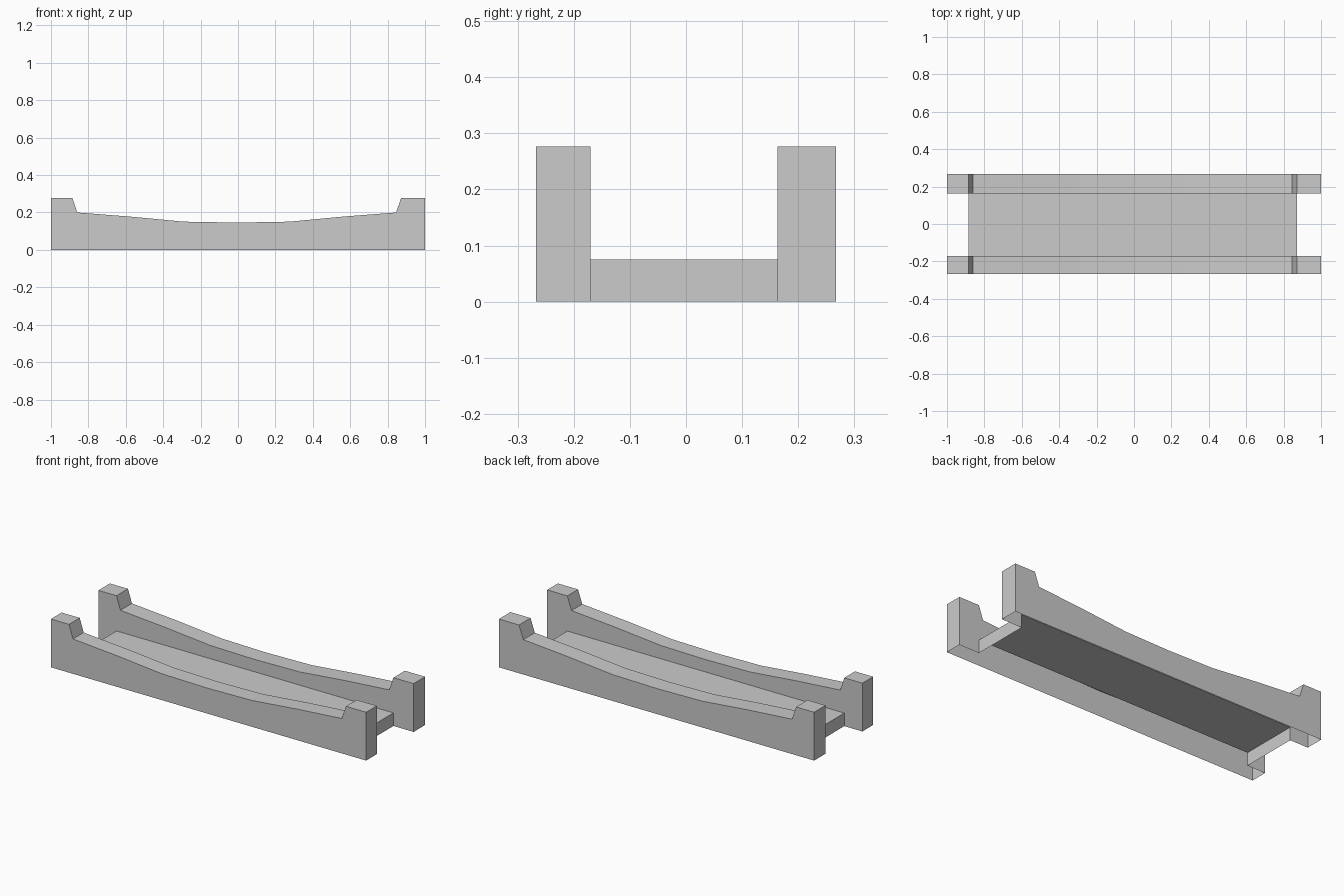
import bpy, bmesh

if "Cube" in bpy.data.objects:
    bpy.data.objects.remove(bpy.data.objects["Cube"])

# Side profile (x, z): end posts with a gently sagging rail between them
DECK_L, DECK_R, DECK_Z = -0.885, 0.872, 0.075
sag = [0.2, 0.178, 0.151, 0.146, 0.151, 0.178, 0.2]
x0, x1 = -0.86, 0.845
rail = [(x0 + (x1 - x0) * i / 6, z) for i, z in enumerate(sag)]
PROFILE = [(-1, 0), (-1, 0.277), (DECK_L, 0.277)] + rail + [(DECK_R, 0.277), (1, 0.277), (1, 0)]
# Opening in the inner face where the hollow deck joins
NOTCH = [(DECK_R, 0), (DECK_R, DECK_Z), (DECK_L, DECK_Z), (DECK_L, 0)]


def make_object(name, bm):
    mesh = bpy.data.meshes.new(name)
    bm.to_mesh(mesh)
    bm.free()
    obj = bpy.data.objects.new(name, mesh)
    bpy.context.collection.objects.link(obj)
    return obj


def side_wall(name, y_out, y_in):
    """Hollow wall, open underneath."""
    bm = bmesh.new()
    outer = [bm.verts.new((x, y_out, z)) for x, z in PROFILE]
    inner = [bm.verts.new((x, y_in, z)) for x, z in PROFILE]
    notch = [bm.verts.new((x, y_in, z)) for x, z in NOTCH]
    face = bm.faces.new(outer)
    bm.faces.new(inner + notch)
    for i in range(len(PROFILE) - 1):
        bm.faces.new((outer[i], outer[i + 1], inner[i + 1], inner[i]))
    bmesh.ops.recalc_face_normals(bm, faces=bm.faces[:])
    face.normal_update()
    if face.normal.y * y_out < 0:
        bmesh.ops.reverse_faces(bm, faces=bm.faces[:])
    return make_object(name, bm)


side_wall("front_side_wall", -0.267, -0.17)
side_wall("back_side_wall", 0.267, 0.163)

# Deck: top and two ends, open underneath
bm = bmesh.new()
path = [(DECK_L, 0), (DECK_L, DECK_Z), (DECK_R, DECK_Z), (DECK_R, 0)]
front = [bm.verts.new((x, -0.17, z)) for x, z in path]
back = [bm.verts.new((x, 0.163, z)) for x, z in path]
for i in range(3):
    bm.faces.new((front[i], front[i + 1], back[i + 1], back[i]))
for f in bm.faces:
    f.normal_update()
if bm.faces[:][1].normal.z < 0:
    bmesh.ops.reverse_faces(bm, faces=bm.faces[:])
make_object("deck", bm)
